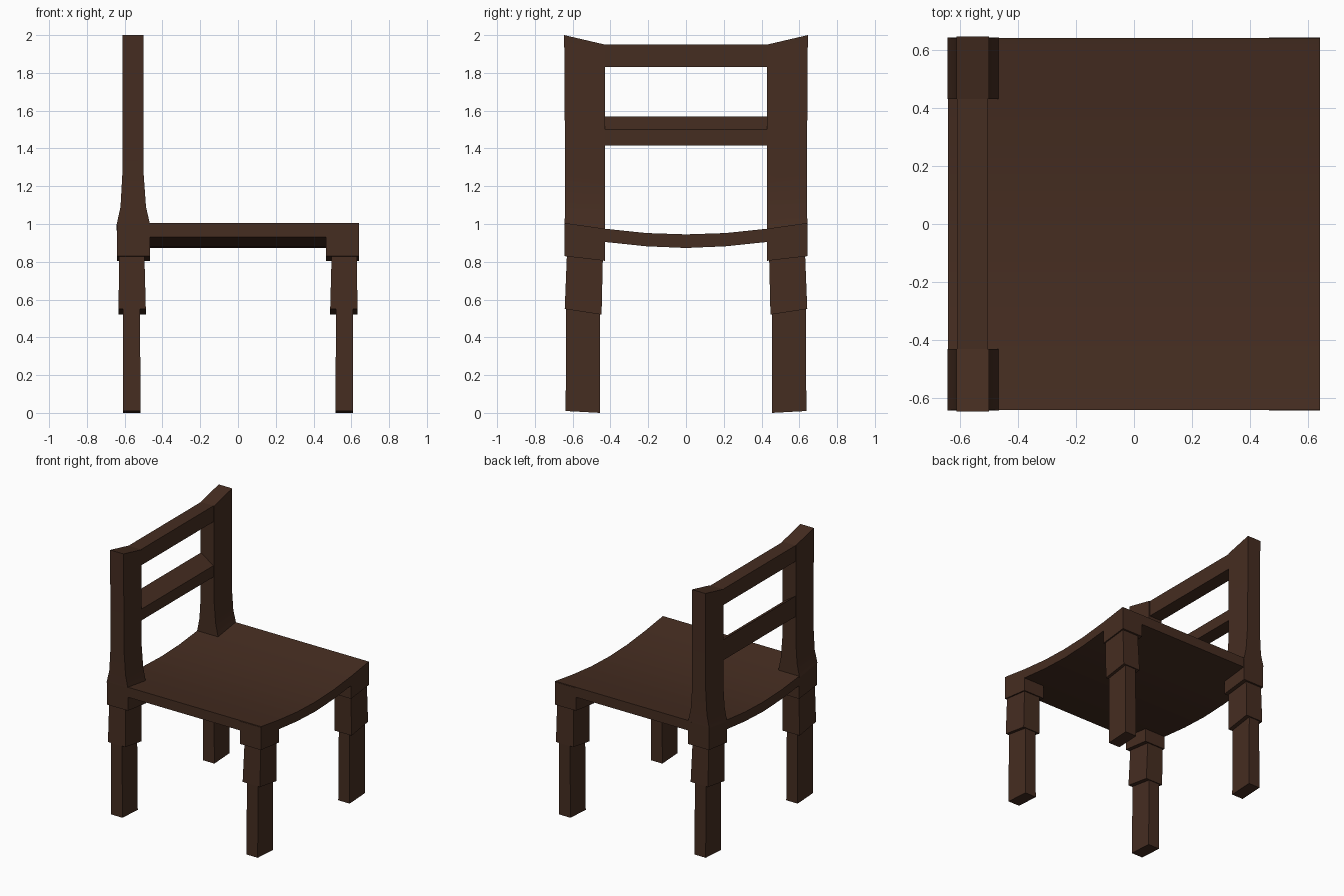
import bpy, bmesh

if "Cube" in bpy.data.objects:
    bpy.data.objects.remove(bpy.data.objects["Cube"])

wood = bpy.data.materials.new("dark_wood")
wood.diffuse_color = (0.06, 0.026, 0.015, 1)
wood.use_nodes = True
wood.node_tree.nodes["Principled BSDF"].inputs["Base Color"].default_value = wood.diffuse_color


def finish(name, bm):
    bmesh.ops.recalc_face_normals(bm, faces=bm.faces)
    me = bpy.data.meshes.new(name)
    bm.to_mesh(me)
    bm.free()
    me.materials.append(wood)
    ob = bpy.data.objects.new(name, me)
    bpy.context.collection.objects.link(ob)
    bpy.ops.object.select_all(action='DESELECT')
    ob.select_set(True)
    bpy.context.view_layer.objects.active = ob
    bpy.ops.object.shade_smooth_by_angle(angle=0.5)
    return ob


def loft(name, rings):
    """Skin a closed solid through a list of point rings."""
    bm = bmesh.new()
    vs = [[bm.verts.new(p) for p in r] for r in rings]
    n = len(vs[0])
    for a, b in zip(vs, vs[1:]):
        for i in range(n):
            j = (i + 1) % n
            bm.faces.new((a[i], a[j], b[j], b[i]))
    bm.faces.new(vs[0])
    bm.faces.new(vs[-1])
    return finish(name, bm)


def pillar(name, sx, sy, sections):
    """Sections: x inner, x outer, y inner, y outer, z inner, z outer."""
    loft(name, [[(sx * xi, sy * yi, zi), (sx * xo, sy * yi, zi),
                 (sx * xo, sy * yo, zo), (sx * xi, sy * yo, zo)]
                for xi, xo, yi, yo, zi, zo in sections])


# Dished seat: (y, bottom, top) swept from side to side
half = [(0.64, 0.93, 1.005), (0.43, 0.905, 0.975), (0.21, 0.882, 0.952)]
curve = [(-y, b, t) for y, b, t in half] + [(0, 0.873, 0.945)] + half[::-1]
loft("seat", [[(-0.64, y, b), (0.64, y, b), (0.64, y, t), (-0.64, y, t)]
              for y, b, t in curve])

# Legs: corner block under the seat, thick upper leg, thin lower leg
for sx, end in ((-1, "back"), (1, "front")):
    for sy, side in ((-1, "right"), (1, "left")):
        tag = f"{end}_{side}"
        pillar(f"{tag}_corner_block", sx, sy, [
            (0.465, 0.64, 0.43, 0.643, 0.805, 0.83),
            (0.465, 0.64, 0.43, 0.643, 0.97, 1.0)])
        pillar(f"{tag}_upper_leg", sx, sy, [
            (0.488, 0.632, 0.447, 0.642, 0.52, 0.55),
            (0.496, 0.63, 0.44, 0.63, 0.83, 0.85)])
        pillar(f"{tag}_lower_leg", sx, sy, [
            (0.515, 0.61, 0.455, 0.637, 0.0, 0.01),
            (0.52, 0.61, 0.455, 0.635, 0.56, 0.58)])

# Back posts, flared at the foot and slanted at the top
for sy, side in ((-1, "right"), (1, "left")):
    pillar(f"{side}_back_post", -1, sy, [
        (0.465, 0.643, 0.43, 0.643, 0.965, 0.995),
        (0.487, 0.622, 0.43, 0.64, 1.07, 1.09),
        (0.5, 0.612, 0.43, 0.64, 1.23, 1.27),
        (0.5, 0.612, 0.43, 0.645, 1.95, 2.0)])

# Back rails: (x, z) cross-sections run between the posts
rails = {"top_rail": [(-0.61, 1.83), (-0.505, 1.83), (-0.505, 1.95), (-0.61, 1.95)],
         "lower_rail": [(-0.61, 1.415), (-0.505, 1.415), (-0.505, 1.5), (-0.61, 1.57)]}
for name, section in rails.items():
    loft(name, [[(x, y, z) for x, z in section] for y in (-0.45, 0.45)])
